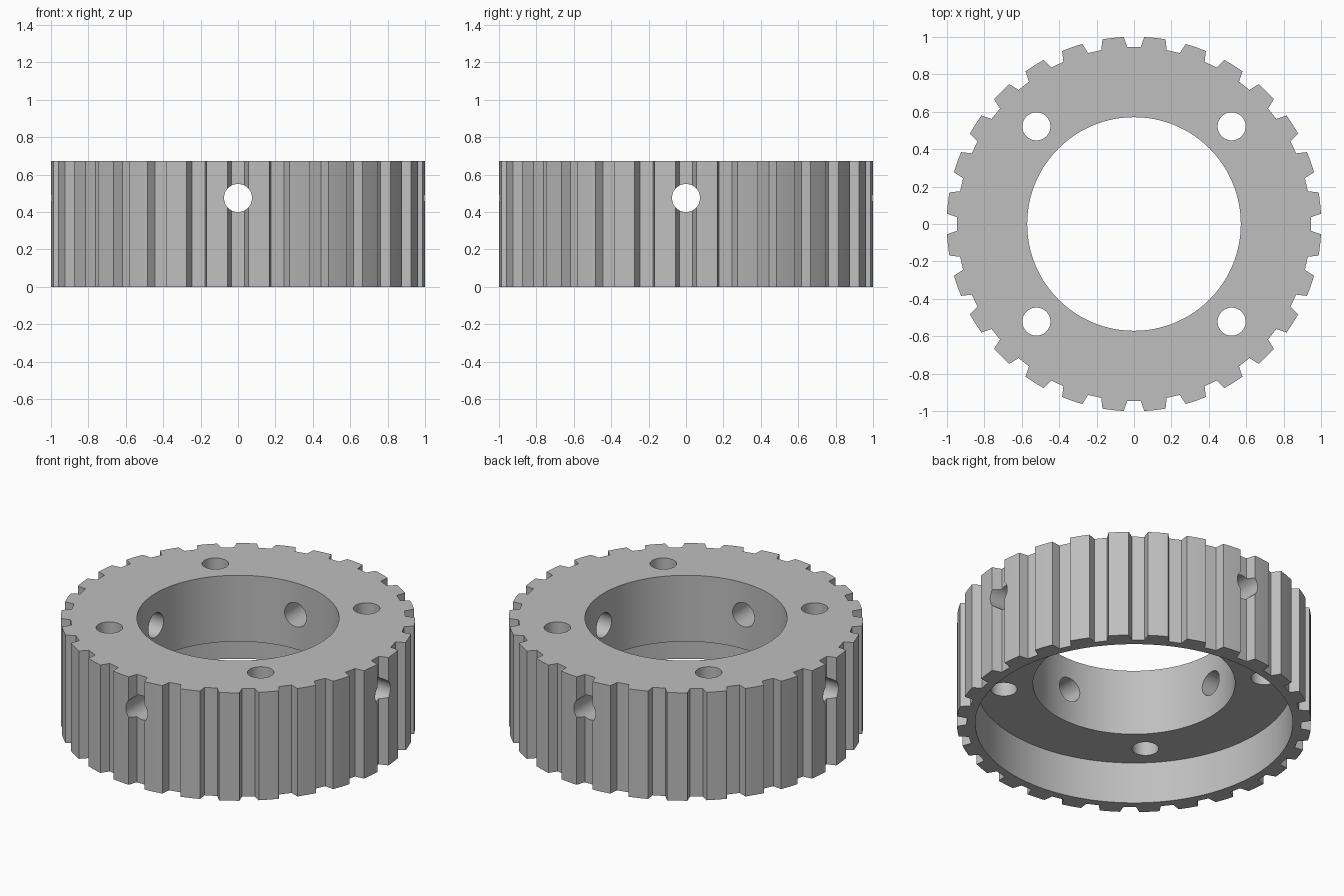
import bpy
import math

TEETH = 28
HEIGHT = 0.673
TIP_R, ROOT_R = 1.0015, 0.946
BORE_R, RECESS_R, RECESS_TOP = 0.571, 0.897, 0.26
HOLE_R, SIDE_HOLE_Z, BOLT_XY = 0.075, 0.475, 0.522

cube = bpy.data.objects.get("Cube")
if cube:
    bpy.data.objects.remove(cube, do_unlink=True)

steel = bpy.data.materials.new("grey_metal")
steel.use_nodes = True
grey = (0.52, 0.52, 0.52, 1)
steel.diffuse_color = grey
steel.node_tree.nodes["Principled BSDF"].inputs["Base Color"].default_value = grey


def toothed_ring():
    """Extrude the toothed outline into a solid; gaps lie on the x and y axes."""
    pitch = math.tau / TEETH
    root, tip = math.atan(0.036 / ROOT_R), math.asin(0.055)
    # One gap floor followed by one tooth crown
    step = [(-root, ROOT_R), (root, ROOT_R), (tip, TIP_R),
            (pitch / 2, TIP_R), (pitch - tip, TIP_R)]
    outline = [(r * math.cos(i * pitch + a), r * math.sin(i * pitch + a))
               for i in range(TEETH) for a, r in step]
    n = len(outline)
    verts = [(x, y, z) for z in (0, HEIGHT) for x, y in outline]
    faces = [tuple(reversed(range(n))), tuple(range(n, 2 * n))]
    faces += [(i, (i + 1) % n, (i + 1) % n + n, i + n) for i in range(n)]
    mesh = bpy.data.meshes.new("toothed_pulley")
    mesh.from_pydata(verts, [], faces)
    obj = bpy.data.objects.new("toothed_pulley", mesh)
    bpy.context.collection.objects.link(obj)
    mesh.materials.append(steel)
    return obj


def drill(target, radius, depth, location, rotation=(0, 0, 0), sides=48):
    """Subtract a cylinder from the target and discard the cutter."""
    bpy.ops.mesh.primitive_cylinder_add(vertices=sides, radius=radius, depth=depth,
                                        location=location, rotation=rotation)
    cutter = bpy.context.object
    cutter.name = "hole_cutter"
    cutter.hide_render = True
    cutter.data.materials.append(steel)
    mod = target.modifiers.new("hole", "BOOLEAN")
    mod.operation = "DIFFERENCE"
    mod.solver = "EXACT"
    mod.object = cutter
    bpy.context.view_layer.objects.active = target
    bpy.ops.object.modifier_apply(modifier=mod.name)
    bpy.data.objects.remove(cutter, do_unlink=True)


pulley = toothed_ring()

# Central bore and wide recess in the underside
drill(pulley, BORE_R, 3, (0, 0, 0), sides=128)
drill(pulley, RECESS_R, 2 * RECESS_TOP, (0, 0, 0), sides=128)

# Four vertical bolt holes
for sx in (-1, 1):
    for sy in (-1, 1):
        drill(pulley, HOLE_R, 3, (sx * BOLT_XY, sy * BOLT_XY, 0))

# Radial set-screw holes through the rim along both axes
drill(pulley, HOLE_R, 3, (0, 0, SIDE_HOLE_Z), (math.pi / 2, 0, 0))
drill(pulley, HOLE_R, 3, (0, 0, SIDE_HOLE_Z), (0, math.pi / 2, 0))

# Smooth bores with crisp tooth edges
bpy.ops.object.select_all(action="DESELECT")
pulley.select_set(True)
bpy.context.view_layer.objects.active = pulley
bpy.ops.object.shade_smooth_by_angle(angle=math.radians(25))
